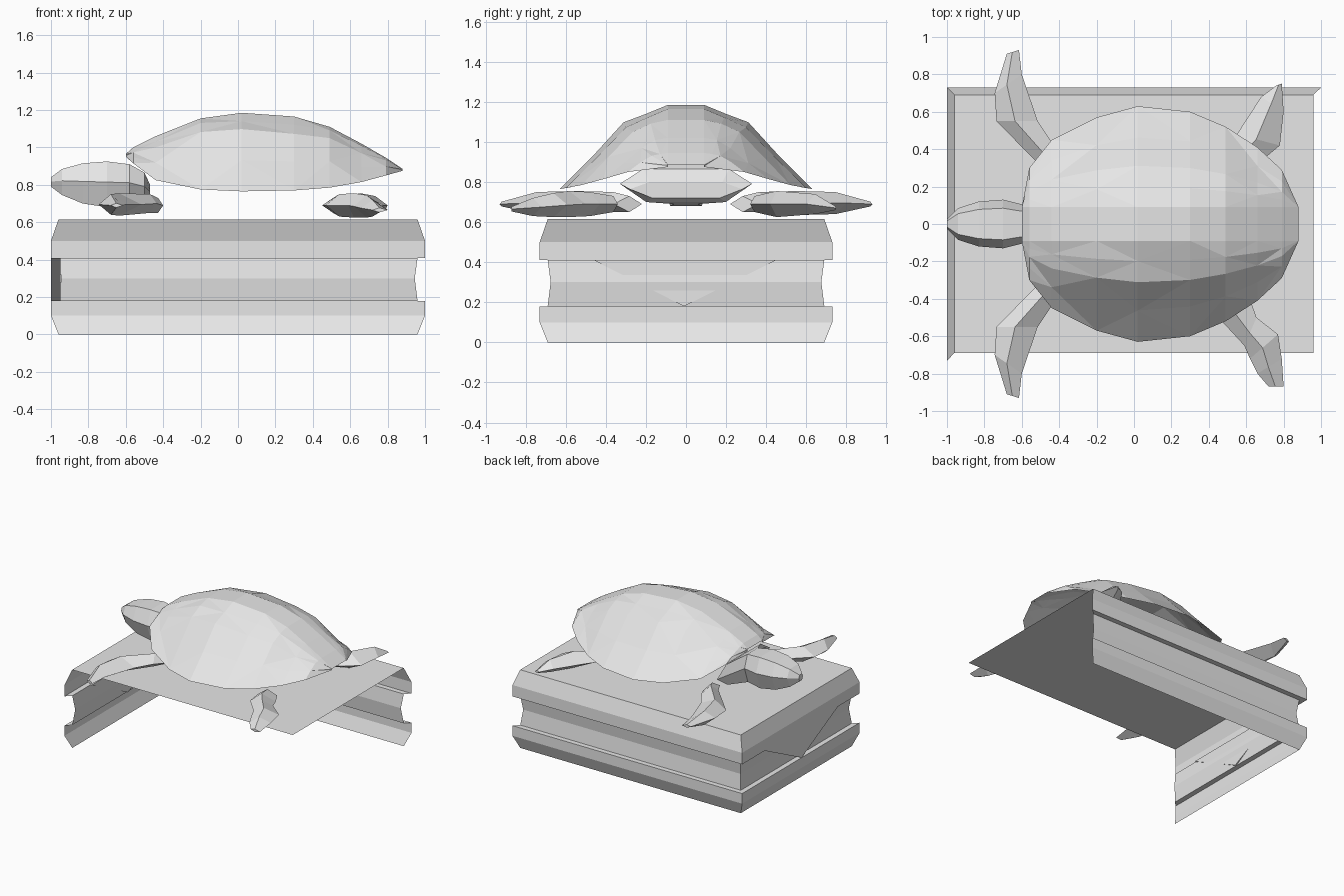
import bpy, bmesh, random
from mathutils import Vector

random.seed(4)
if "Cube" in bpy.data.objects:
    bpy.data.objects.remove(bpy.data.objects["Cube"], do_unlink=True)

stone = bpy.data.materials.new("stone_grey")
stone.use_nodes = True
GREY = (0.8, 0.8, 0.8, 1)
stone.diffuse_color = GREY
stone.node_tree.nodes["Principled BSDF"].inputs["Base Color"].default_value = GREY


def finish(name, bm, closed=True):
    """Turn a bmesh into a flat-shaded grey object."""
    if closed:
        bmesh.ops.recalc_face_normals(bm, faces=bm.faces[:])
    mesh = bpy.data.meshes.new(name)
    bm.to_mesh(mesh)
    bm.free()
    mesh.materials.append(stone)
    obj = bpy.data.objects.new(name, mesh)
    bpy.context.collection.objects.link(obj)
    return obj


def loft(name, rings):
    """Skin closed rings of points and cap both ends."""
    bm = bmesh.new()
    rows = [[bm.verts.new(p) for p in ring] for ring in rings]
    for a, b in zip(rows, rows[1:]):
        for i in range(len(a)):
            j = (i + 1) % len(a)
            bm.faces.new((a[i], a[j], b[j], b[i]))
    bm.faces.new(rows[0])
    bm.faces.new(rows[-1])
    return finish(name, bm)


# Plinth: a moulded profile along two sides, open at the other two and below
profile = [(.04, 0), (0, .1), (0, .18), (.04, .18), (.055, .3),
           (.04, .41), (0, .41), (0, .5), (.04, .615)]
corners = [(-1, -1), (-1, 1), (1, 1)]
bm = bmesh.new()
walls = [[bm.verts.new((sx * (1 - d), sy * (.73 - d), z)) for d, z in profile]
         for sx, sy in corners]
for a, b in zip(walls, walls[1:]):
    for i in range(len(profile) - 1):
        bm.faces.new((b[i], a[i], a[i + 1], b[i + 1]))
open_corner = bm.verts.new((.96, -.69, .615))
bm.faces.new((open_corner, walls[2][-1], walls[1][-1], walls[0][-1]))
finish("plinth", bm, closed=False)

# Pointed panel hanging across the groove at the head end
triangle = [(.45, .41), (-.01, .18), (-.46, .41)]
loft("pointed_panel", [[(x, y, z) for y, z in triangle] for x in (-1, -.95)])

# Shell: cross-sections from neck to tail (x, half width, crest z, rim z)
stations = [(-.6, .09, .965, .95), (-.56, .3, 1.0, .915), (-.44, .45, 1.06, .825),
            (-.2, .57, 1.155, .775), (.02, .63, 1.185, .765), (.3, .6, 1.165, .77),
            (.49, .52, 1.11, .785), (.66, .41, 1.02, .815), (.79, .29, .945, .85),
            (.88, .09, .885, .875)]
arch = [(0, 1), (.2, .91), (.41, .79), (.69, .41), (1, 0)]
CREST = .09
bm = bmesh.new()
rows = []
for k, (x, w, top, rim) in enumerate(stations):
    half = []
    for u, v in arch:
        wobble = random.uniform(-.012, .012) if 0 < u < 1 and 0 < k < 9 else 0
        half.append((CREST + u * (w - CREST), rim + v * (top - rim) + wobble))
    section = [(-y, z) for y, z in reversed(half)] + half
    rows.append([bm.verts.new((x, y, z)) for y, z in section])
for k, (a, b) in enumerate(zip(rows, rows[1:])):
    for i in range(len(a) - 1):
        # Alternating diagonals give the chipped, faceted look
        if (i + k) % 2:
            bm.faces.new((a[i], b[i], b[i + 1]))
            bm.faces.new((a[i], b[i + 1], a[i + 1]))
        else:
            bm.faces.new((a[i], b[i], a[i + 1]))
            bm.faces.new((b[i], b[i + 1], a[i + 1]))
bmesh.ops.dissolve_degenerate(bm, dist=.0005, edges=bm.edges[:])
finish("shell", bm, closed=False)

# Head and neck: rings from nose to collar (x, half width, bottom z, top z)
head = [(-1, .025, .79, .84), (-.94, .085, .745, .885), (-.83, .12, .7, .915),
        (-.7, .13, .68, .925), (-.58, .1, .69, .91), (-.5, .33, .7, .865),
        (-.47, .28, .72, .8)]
octagon = [(1, .55), (.65, 1), (-.65, 1), (-1, .55), (-.6, 0), (.6, 0)]
loft("head_and_neck", [[(x, w * c, lo + s * (hi - lo)) for c, s in octagon]
                       for x, w, lo, hi in head])


def flipper(name, side, sections):
    """Leading edge, trailing edge, height and half thickness per section."""
    rings = []
    for lead, trail, z, t in sections:
        a = Vector((lead[0], lead[1] * side, z))
        b = Vector((trail[0], trail[1] * side, z))
        ridge = a.lerp(b, .45)
        rings.append([a, ridge + Vector((0, 0, t)), b, ridge - Vector((0, 0, t))])
    loft(name, rings)


front = [((-.45, .22), (-.4, .36), .69, .04), ((-.5, .31), (-.435, .43), .7, .05),
         ((-.735, .55), (-.515, .55), .695, .06), ((-.745, .7), (-.6, .8), .695, .055),
         ((-.68, .91), (-.615, .93), .69, .012)]
flipper("front_flipper_left", 1, front)
flipper("front_flipper_right", -1, front)

# Rear flippers are posed differently
flipper("rear_flipper_left", 1, [
    ((.46, .36), (.66, .32), .69, .04), ((.55, .48), (.78, .42), .69, .065),
    ((.68, .68), (.8, .6), .69, .05), ((.76, .74), (.79, .75), .67, .01)])
flipper("rear_flipper_right", -1, [
    ((.45, .38), (.58, .34), .69, .04), ((.47, .52), (.63, .43), .69, .06),
    ((.59, .65), (.655, .5), .69, .065), ((.62, .72), (.77, .59), .685, .06),
    ((.66, .8), (.79, .72), .675, .045), ((.72, .87), (.8, .87), .665, .012)])
